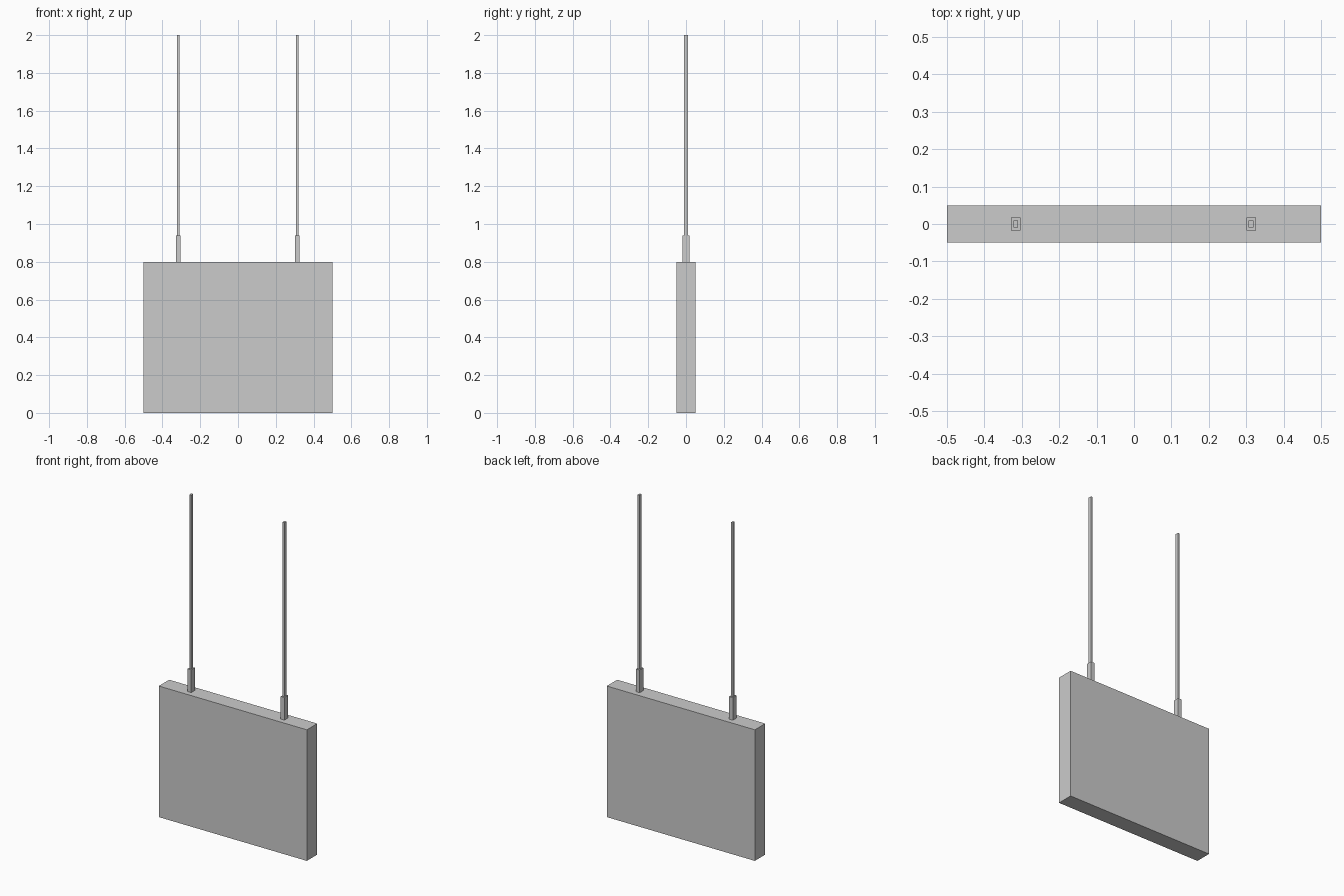
import bpy

if "Cube" in bpy.data.objects:
    bpy.data.objects.remove(bpy.data.objects["Cube"])


def box(name, x, width, depth, z0, z1):
    """Axis-aligned box centred on y = 0, spanning z0 to z1."""
    bpy.ops.mesh.primitive_cube_add(size=1, location=(x, 0, (z0 + z1) / 2))
    obj = bpy.context.object
    obj.name = name
    obj.scale = (width, depth, z1 - z0)
    bpy.ops.object.transform_apply(location=False, rotation=False, scale=True)
    return obj


# Hanging sign panel
box("sign_panel", 0, 1.0, 0.1, 0, 0.8)

# Mounting sleeve and hanging rod on each side
for side, x in (("left", -0.316), ("right", 0.313)):
    box(f"{side}_sleeve", x, 0.025, 0.035, 0.8, 0.938)
    box(f"{side}_rod", x, 0.013, 0.019, 0.938, 2.0)
